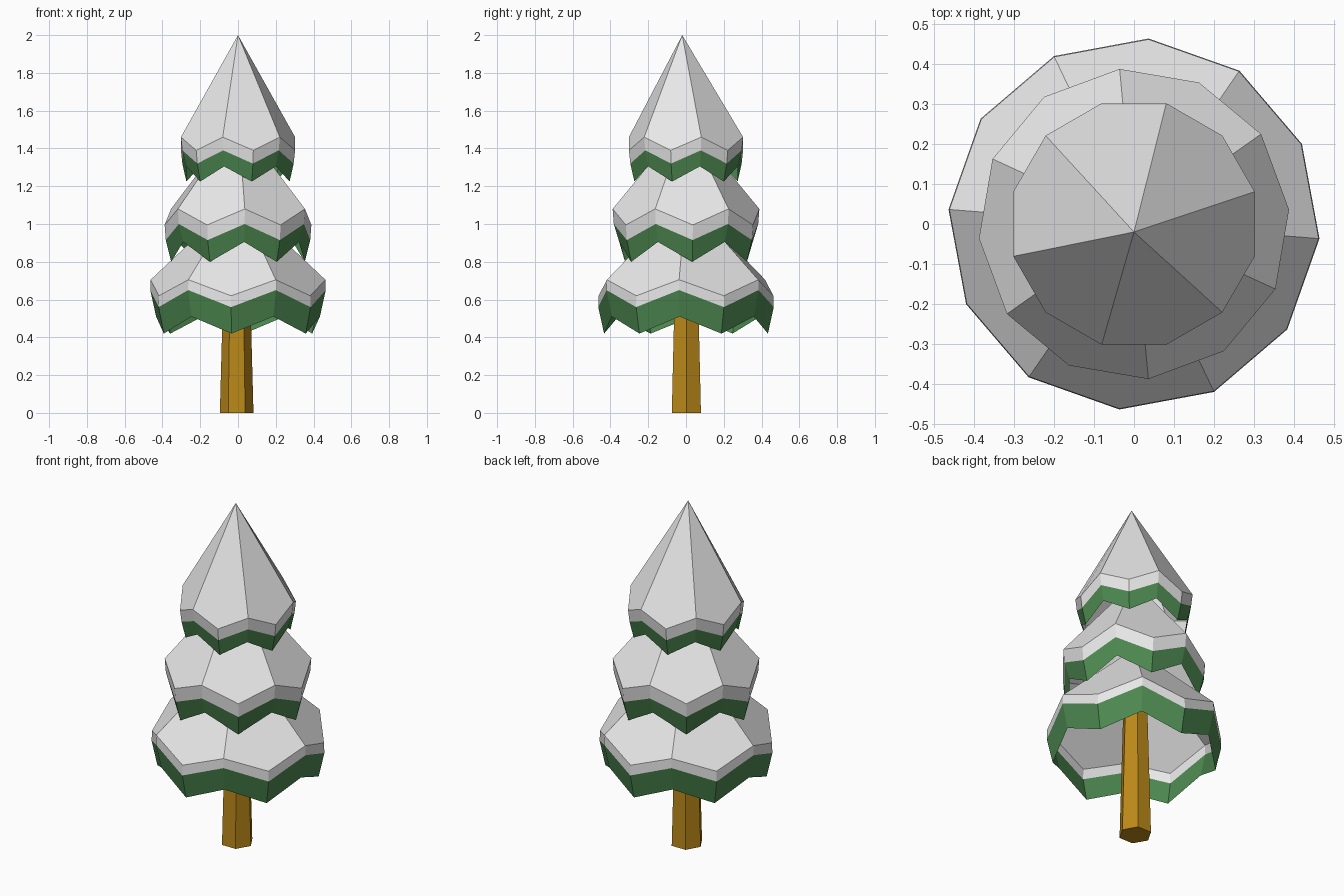
import bpy, bmesh, math

cube = bpy.data.objects.get("Cube")
if cube:
    bpy.data.objects.remove(cube, do_unlink=True)


def material(name, rgb):
    m = bpy.data.materials.new(name)
    m.diffuse_color = (*rgb, 1)
    m.use_nodes = True
    bsdf = next(n for n in m.node_tree.nodes if n.type == 'BSDF_PRINCIPLED')
    bsdf.inputs["Base Color"].default_value = (*rgb, 1)
    return m


SNOW = material("snow_white", (0.8, 0.8, 0.8))
GREEN = material("needle_green", (0.075, 0.25, 0.082))
BARK = material("bark_brown", (0.5, 0.25, 0.01))


def finish(bm, name, mats):
    me = bpy.data.meshes.new(name)
    bm.normal_update()
    bm.to_mesh(me)
    bm.free()
    for m in mats:
        me.materials.append(m)
    ob = bpy.data.objects.new(name, me)
    bpy.context.collection.objects.link(ob)
    return ob


def tier(name, apex, start, rings):
    """Open six-sided snowy cone with a zigzag hem.
    rings: (radius, z at ridges, z at points) from the top down."""
    bm = bmesh.new()
    tip = bm.verts.new(apex)
    loops = []
    for r, z_ridge, z_point in rings:
        loop = []
        for i in range(12):
            a = math.radians(start + 30 * i)
            z = z_point if i % 2 else z_ridge
            loop.append(bm.verts.new((r * math.cos(a), r * math.sin(a), z)))
        loops.append(loop)
    # six kite-shaped snow faces
    for i in range(0, 12, 2):
        bm.faces.new((tip, loops[0][i], loops[0][i + 1], loops[0][(i + 2) % 12]))
    # snow edge, then green hem
    for k in range(len(loops) - 1):
        for i in range(12):
            j = (i + 1) % 12
            f = bm.faces.new((loops[k][i], loops[k + 1][i],
                              loops[k + 1][j], loops[k][j]))
            f.material_index = k
    return finish(bm, name, (SNOW, GREEN))


tier("lower_branches", (0, 0, 1.14), -4.5,
     [(0.464, 0.705, 0.62), (0.466, 0.65, 0.56), (0.435, 0.51, 0.42)])
tier("middle_branches", (0, 0, 1.55), 35.3,
     [(0.390, 1.08, 0.995), (0.384, 1.00, 0.915), (0.355, 0.905, 0.80)])
tier("top_branches", (0, -0.02, 2.0), 15,
     [(0.313, 1.46, 1.39), (0.305, 1.39, 1.32), (0.283, 1.305, 1.225)])

# tapered hexagonal trunk
bm = bmesh.new()
bmesh.ops.create_cone(bm, cap_ends=True, segments=6,
                      radius1=0.089, radius2=0.062, depth=1.0)
# put a corner on the x axis whichever way the cone starts
v0 = bm.verts[:][0].co
turn = -math.atan2(v0.y, v0.x)
for v in bm.verts:
    x, y = v.co.x, v.co.y
    v.co.x = x * math.cos(turn) - y * math.sin(turn) - 0.007
    v.co.y = x * math.sin(turn) + y * math.cos(turn) + 0.002
    v.co.z += 0.5
finish(bm, "trunk", (BARK,))
